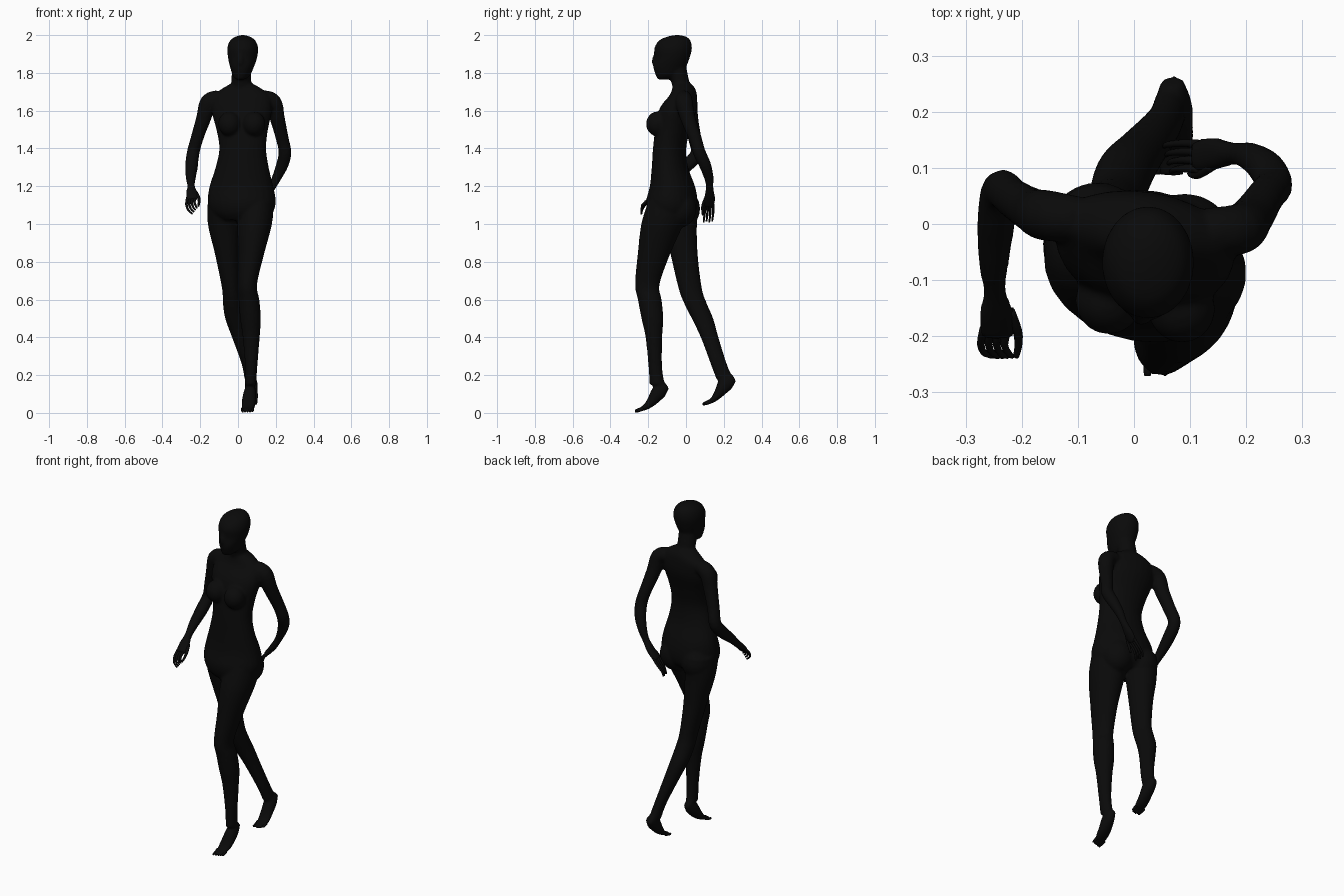
import bpy, bmesh, math
from mathutils import Vector, Matrix

black = bpy.data.materials.new("matte_black")
black.diffuse_color = (0.003, 0.003, 0.003, 1)


def spline(rows, steps=4):
    """Smooth the rows of numbers with a Catmull-Rom curve."""
    out = []
    for i in range(len(rows) - 1):
        p = [rows[max(0, min(len(rows) - 1, i + k))] for k in (-1, 0, 1, 2)]
        for s in range(steps):
            t = s / steps
            out.append([0.5 * (2 * b + (c - a) * t + (2 * a - 5 * b + 4 * c - d) * t * t
                               + (3 * b - a - 3 * c + d) * t ** 3) for a, b, c, d in zip(*p)])
    return out + [list(rows[-1])]


def skin(bm, rings):
    loops = [[bm.verts.new(co) for co in ring] for ring in rings]
    n = len(loops[0])
    faces = [bm.faces.new((a[i], a[(i + 1) % n], b[(i + 1) % n], b[i]))
             for a, b in zip(loops, loops[1:]) for i in range(n)]
    faces += [bm.faces.new(loops[0]), bm.faces.new(loops[-1])]
    bmesh.ops.recalc_face_normals(bm, faces=faces)


def loft(bm, rows, turn=0.0, sides=24):
    """Stack level ellipses: x, y, z, half width, half depth."""
    rot = Matrix.Rotation(math.radians(turn), 3, 'Z')
    rings = []
    for x, y, z, rx, ry in spline(rows):
        rings.append([Vector((x, y, z)) + rot @ Vector((rx * math.cos(a), ry * math.sin(a), 0))
                      for a in (math.tau * k / sides for k in range(sides))])
    skin(bm, rings)


def tube(bm, rows, side, sides=16, steps=4):
    """Sweep ellipses along a path: x, y, z, half width along side, half thickness."""
    rows = spline(rows, steps)
    pts = [Vector(r[:3]) for r in rows]
    rings = []
    for i, r in enumerate(rows):
        t = (pts[min(i + 1, len(pts) - 1)] - pts[max(i - 1, 0)]).normalized()
        u = Vector(side)
        u = (u - t * u.dot(t)).normalized()
        v = t.cross(u)
        rings.append([pts[i] + u * r[3] * math.cos(a) + v * r[4] * math.sin(a)
                      for a in (math.tau * k / sides for k in range(sides))])
    skin(bm, rings)


def ball(bm, center, radii):
    m = Matrix.Translation(center) @ Matrix.Diagonal((*radii, 1))
    bmesh.ops.create_uvsphere(bm, u_segments=20, v_segments=12, radius=1, matrix=m)


def finish(bm, name):
    mesh = bpy.data.meshes.new(name)
    bm.to_mesh(mesh)
    bm.free()
    mesh.materials.append(black)
    for p in mesh.polygons:
        p.use_smooth = True
    ob = bpy.data.objects.new(name, mesh)
    bpy.context.collection.objects.link(ob)
    return ob


body = bmesh.new()

# Torso, slightly twisted
loft(body, [(.02, -.08, 1.02, .12, .09), (.02, -.075, 1.06, .165, .125), (.02, -.075, 1.12, .182, .135),
            (.018, -.072, 1.2, .17, .118), (.022, -.085, 1.3, .142, .095), (.025, -.087, 1.4, .125, .087),
            (.022, -.07, 1.5, .138, .092), (.02, -.05, 1.58, .158, .098), (.02, -.035, 1.63, .16, .092),
            (.02, -.015, 1.68, .15, .07), (.02, -.012, 1.715, .108, .06), (.02, -.02, 1.745, .055, .047)], -9)
for x, y in ((-.045, -.137), (.085, -.152)):
    ball(body, (x, y, 1.53), (.06, .06, .065))
for x, y in ((-.065, -.015), (.09, -.035)):
    ball(body, (x, y, 1.08), (.09, .09, .1))

# Neck and head
loft(body, [(.02, -.012, 1.68, .06, .05), (.018, -.027, 1.74, .053, .048),
            (.018, -.04, 1.79, .052, .05), (.02, -.05, 1.84, .05, .05)])
loft(body, [(.012, -.12, 1.765, .025, .03), (.018, -.098, 1.785, .045, .062), (.021, -.087, 1.83, .063, .086),
            (.024, -.073, 1.88, .077, .093), (.025, -.068, 1.93, .082, .1), (.025, -.06, 1.97, .068, .084),
            (.025, -.05, 1.99, .042, .055), (.025, -.045, 2.0, .012, .016)])
tube(body, [(.015, -.155, 1.91, .012, .012), (.013, -.168, 1.86, .016, .014),
            (.013, -.162, 1.835, .012, .01)], (1, 0, 0))

# Forward leg and raised foot
loft(body, [(.1, -.085, 1.12, .09, .115), (.088, -.125, 1.0, .092, .112), (.07, -.17, .84, .068, .086),
            (.05, -.205, .68, .051, .065), (.058, -.192, .6, .055, .063), (.066, -.178, .5, .055, .058),
            (.07, -.17, .4, .045, .044), (.07, -.163, .25, .033, .036), (.066, -.153, .15, .03, .04)])
tube(body, [(.066, -.1, .145, .018, .02), (.064, -.14, .115, .032, .04), (.057, -.182, .06, .038, .027),
            (.052, -.222, .026, .036, .014), (.046, -.27, .011, .022, .007)], (1, 0, 0))

# Trailing leg and raised foot
loft(body, [(-.07, -.045, 1.12, .09, .115), (-.075, -.03, 1.0, .085, .088), (-.058, -.01, .84, .064, .072),
            (-.037, .022, .66, .048, .062), (-.03, .05, .58, .05, .06), (-.018, .087, .5, .05, .057),
            (.01, .125, .4, .042, .047), (.05, .173, .26, .031, .043), (.064, .205, .18, .03, .045)])
tube(body, [(.068, .255, .185, .02, .022), (.07, .215, .16, .033, .042), (.07, .175, .105, .036, .027),
            (.07, .138, .066, .036, .014), (.065, .084, .046, .022, .007)], (1, 0, 0))

# Arms with palms
tube(body, [(-.1, .01, 1.67, .04, .04), (-.155, .015, 1.645, .046, .046), (-.182, .025, 1.56, .04, .04),
            (-.215, .045, 1.46, .034, .036), (-.238, .06, 1.375, .034, .036), (-.246, .0, 1.305, .034, .034),
            (-.25, -.07, 1.245, .027, .027), (-.248, -.12, 1.2, .02, .022), (-.245, -.16, 1.165, .032, .018),
            (-.242, -.2, 1.13, .031, .014)], (1, 0, 0))
tube(body, [(.13, -.01, 1.67, .04, .04), (.185, -.01, 1.645, .046, .046), (.208, .01, 1.56, .04, .04),
            (.235, .05, 1.45, .034, .034), (.249, .07, 1.38, .034, .034), (.235, .1, 1.315, .032, .033),
            (.207, .12, 1.25, .026, .026), (.18, .125, 1.195, .02, .02), (.145, .125, 1.14, .03, .018),
            (.108, .12, 1.095, .03, .014)], (0, 1, 0))

# Blend the body into one skin
ob = finish(body, "body")
remesh = ob.modifiers.new("blend", 'REMESH')
remesh.mode = 'VOXEL'
remesh.voxel_size = 0.008
remesh.use_smooth_shade = True
soft = ob.modifiers.new("soften", 'SMOOTH')
soft.factor = 0.5
soft.iterations = 5


def digit(bm, points, side, r=.008):
    tube(bm, [(*p, r * (1 - .15 * i), r * (1 - .15 * i)) for i, p in enumerate(points)], side, 8, 3)


# Fingers of the forward hand, curled inward, with thumb
bm = bmesh.new()
for i in range(4):
    x = -.267 + .014 * i
    digit(bm, [(x, -.185, 1.14), (x - .006, -.215, 1.105 + .004 * i),
               (x + .003, -.232, 1.075 + .006 * i), (x + .026 - .006 * i, -.236, 1.053 + .01 * i)], (1, 0, 0))
digit(bm, [(-.222, -.155, 1.165), (-.208, -.19, 1.14), (-.206, -.215, 1.115), (-.21, -.236, 1.095)], (1, 0, 0), .01)
finish(bm, "forward_hand_fingers")

# Fingers of the trailing hand, hanging down, with thumb
bm = bmesh.new()
for i in range(4):
    y = .097 + .015 * i
    digit(bm, [(.118, y, 1.105), (.09, y + .002, 1.072), (.073 - .004 * i, y, 1.04),
               (.066 - .004 * i, y - .004, 1.008 + .006 * (i % 2))], (0, 1, 0))
digit(bm, [(.14, .105, 1.135), (.118, .09, 1.1), (.105, .088, 1.07), (.1, .09, 1.045)], (0, 1, 0), .01)
finish(bm, "trailing_hand_fingers")

# Toes
for name, x0, y0, z0 in (("forward_toes", .05, -.225, .022), ("trailing_toes", .068, .134, .06)):
    bm = bmesh.new()
    for i in range(5):
        x = x0 - .026 + .013 * i
        digit(bm, [(x, y0, z0), (x, y0 - .025, z0 - .01), (x, y0 - .045 + .004 * i, z0 - .014)], (1, 0, 0), .009)
    finish(bm, name)
